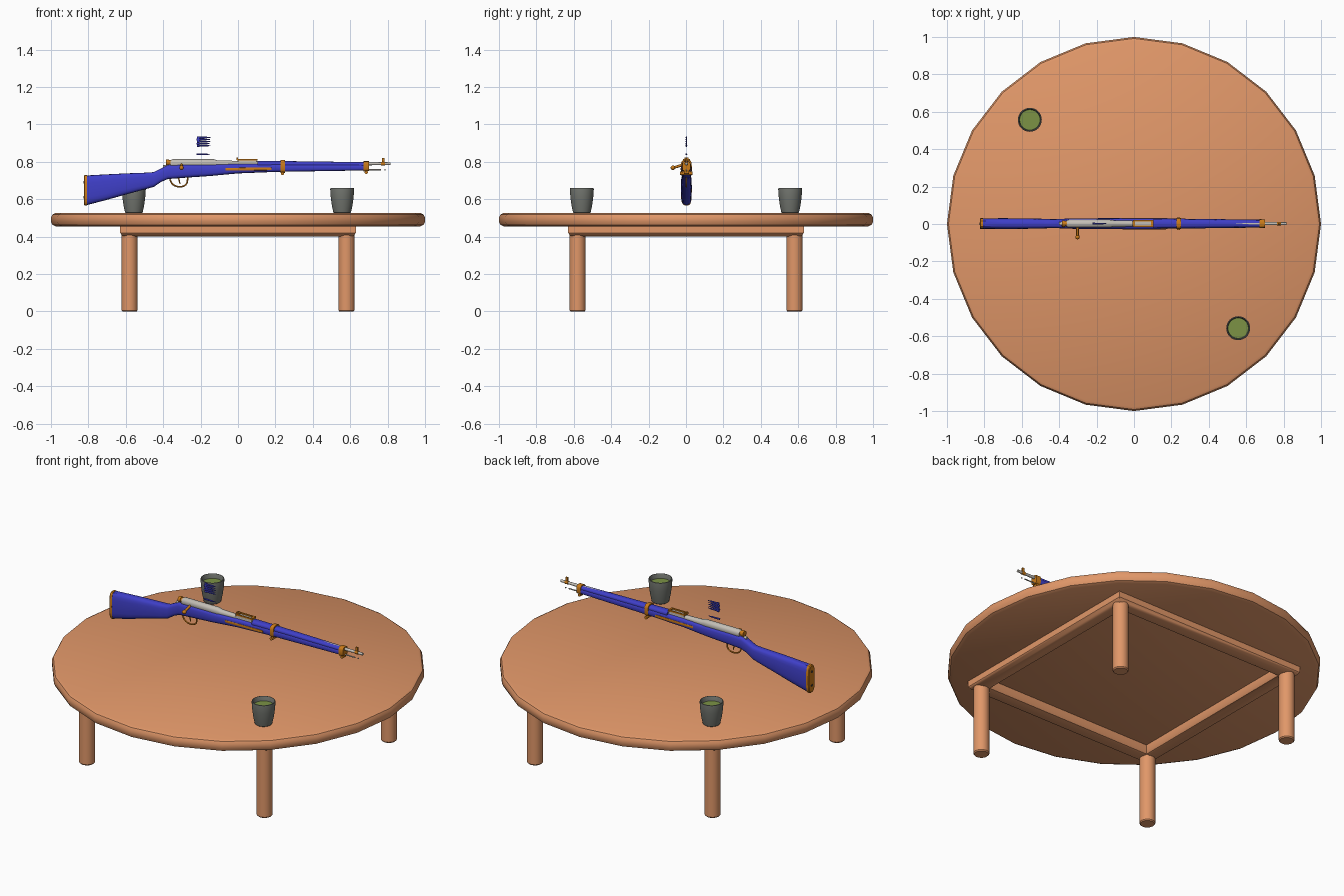
import bpy, bmesh, math
from mathutils import Vector

if "Cube" in bpy.data.objects:
    bpy.data.objects.remove(bpy.data.objects["Cube"])


def material(name, rgb):
    m = bpy.data.materials.new(name)
    m.diffuse_color = (*rgb, 1)
    m.use_nodes = True
    m.node_tree.nodes["Principled BSDF"].inputs["Base Color"].default_value = m.diffuse_color
    return m


WOOD = material("table_wood", (0.75, 0.31, 0.14))
BLUE = material("blue_stock", (0.05, 0.05, 0.58))
BRASS = material("orange_metal", (0.60, 0.20, 0.01))
STEEL = material("pale_steel", (0.55, 0.52, 0.47))
CLAY = material("grey_clay", (0.17, 0.18, 0.16))
TEA = material("green_tea", (0.20, 0.29, 0.06))
DARK = material("dark_metal", (0.05, 0.045, 0.04))


def finish(name, bm, mat, loc=(0, 0, 0), angle=35):
    bmesh.ops.remove_doubles(bm, verts=bm.verts, dist=1e-5)
    bmesh.ops.recalc_face_normals(bm, faces=bm.faces)
    me = bpy.data.meshes.new(name)
    bm.to_mesh(me)
    bm.free()
    me.materials.append(mat)
    ob = bpy.data.objects.new(name, me)
    ob.location = loc
    bpy.context.collection.objects.link(ob)
    bpy.ops.object.select_all(action='DESELECT')
    ob.select_set(True)
    bpy.context.view_layer.objects.active = ob
    bpy.ops.object.shade_smooth_by_angle(angle=math.radians(angle))
    return ob


def bridge(bm, rings):
    for a, b in zip(rings, rings[1:]):
        n = len(a)
        for i in range(n):
            bm.faces.new((a[i], a[(i + 1) % n], b[(i + 1) % n], b[i]))


def lathe(name, profile, mat, loc=(0, 0, 0), n=24, start=0.0, closed=False):
    bm = bmesh.new()
    rings = []
    for r, z in profile:
        rings.append([bm.verts.new((r * math.cos(start + math.tau * i / n),
                                    r * math.sin(start + math.tau * i / n), z)) for i in range(n)])
    bridge(bm, rings + rings[:1] if closed else rings)
    return finish(name, bm, mat, loc)


def loft(name, stations, mat, n=20, power=0.6, y=0.002):
    """Rounded sections along x; each station is x, bottom, top, half width."""
    bm = bmesh.new()
    rings = []
    for x, lo, hi, w in stations:
        ring = []
        for i in range(n):
            c, s = math.cos(math.tau * i / n), math.sin(math.tau * i / n)
            ring.append(bm.verts.new((x, y + w * math.copysign(abs(c) ** power, c),
                                      (lo + hi) / 2 + (hi - lo) / 2 * math.copysign(abs(s) ** power, s))))
        rings.append(ring)
    bridge(bm, rings)
    bm.faces.new(rings[0])
    bm.faces.new(rings[-1])
    return finish(name, bm, mat)


def rod(name, p, q, mat, r1, r2=None, n=12):
    p, q = Vector(p), Vector(q)
    bm = bmesh.new()
    bmesh.ops.create_cone(bm, cap_ends=True, segments=n, radius1=r1,
                          radius2=r1 if r2 is None else r2, depth=(q - p).length)
    bmesh.ops.rotate(bm, verts=bm.verts, matrix=(q - p).to_track_quat('Z', 'Y').to_matrix())
    return finish(name, bm, mat, (p + q) / 2)


def box(name, loc, size, mat):
    bm = bmesh.new()
    bmesh.ops.create_cube(bm, size=1)
    bmesh.ops.scale(bm, verts=bm.verts, vec=size)
    return finish(name, bm, mat, loc)


# Table: 24-sided top, square mitred apron, four round legs
lathe("table_top", [(0, .455), (.975, .455), (.992, .463), (1, .48), (1, .503),
                    (.992, .518), (.978, .525), (0, .525)], WOOD)
frame = [(.54, .46), (.54, .42), (.548, .406), (.562, .40), (.605, .40), (.62, .406), (.63, .42), (.63, .46)]
lathe("table_apron", [(r * math.sqrt(2), z) for r, z in frame], WOOD, n=4, start=math.pi / 4, closed=True)
for sx in (-1, 1):
    for sy in (-1, 1):
        lathe("table_leg", [(0, 0), (.038, 0), (.043, .006), (.043, .45), (0, .45)],
              WOOD, (sx * .58, sy * .58, 0), n=20)

# Two tea cups with tea inside
cup = [(0, 0), (.042, 0), (.047, .004), (.055, .04), (.061, .085), (.064, .128), (.063, .134),
       (.059, .135), (.056, .13), (.053, .085), (.045, .03), (.03, .015), (0, .012)]
for x, y in ((-.557, .557), (.557, -.557)):
    lathe("cup", cup, CLAY, (x, y, .525), n=32)
    lathe("tea", [(0, .108), (.0545, .108)], TEA, (x, y, .525), n=32)

# Rifle stock, butt plate and upper handguard
loft("rifle_stock", [(-.81, .568, .727, .028), (-.70, .597, .733, .029), (-.60, .625, .738, .028),
                     (-.49, .655, .742, .026), (-.45, .666, .745, .024), (-.41, .693, .765, .024),
                     (-.375, .708, .783, .026), (-.31, .713, .786, .028), (-.15, .724, .786, .029),
                     (0, .738, .790, .029), (.20, .746, .790, .027), (.68, .754, .785, .021)], BLUE)
loft("handguard", [(.105, .77, .805, .025), (.24, .77, .804, .023), (.68, .77, .798, .018)], BLUE, power=.8)
loft("butt_plate", [(-.824, .571, .724, .026), (-.82, .566, .729, .029), (-.806, .566, .73, .029)], BRASS)
for z in (.61, .69):
    rod("butt_screw", (-.8265, .002, z), (-.82, .002, z), DARK, .007)

# Side grooves
for side in (-1, 1):
    loft("side_inlay", [(-.07, .755, .766, .001), (-.06, .753, .768, .003),
                        (.17, .755, .770, .003), (.18, .757, .768, .001)], BRASS, n=12, y=.002 + side * .0275)

# Barrel bands
loft("middle_band", [(.227, .740, .811, .029), (.25, .741, .811, .029)], BRASS)
rod("band_screw", (.238, -.032, .738), (.238, .036, .738), BRASS, .009)
loft("nose_cap", [(.672, .748, .803, .024), (.70, .750, .803, .022)], BRASS)
rod("nose_lug", (.686, -.012, .744), (.686, .016, .744), BRASS, .009)

# Barrel, cleaning rod and front sight
rod("barrel", (-.02, .002, .790), (.815, .002, .790), STEEL, .015, .0075, 16)
rod("cleaning_rod", (.67, .002, .757), (.765, .002, .757), STEEL, .0035)
rod("rod_tip", (.783, .002, .757), (.788, .002, .757), STEEL, .0035)
rod("muzzle_ring", (.765, .002, .790), (.787, .002, .790), BRASS, .010)
box("front_sight", (.776, .002, .808), (.014, .007, .026), BRASS)

# Receiver and bolt
loft("receiver", [(-.36, .77, .808, .018), (-.35, .77, .814, .021), (-.13, .77, .814, .021),
                  (-.11, .77, .808, .018), (-.01, .775, .805, .016)], STEEL, power=.9)
loft("receiver_tang", [(-.40, .765, .782, .008), (-.34, .775, .79, .012)], STEEL)
rod("bolt_knob", (-.385, .002, .796), (-.368, .002, .796), BRASS, .017, n=16)
rod("bolt_collar", (-.368, .002, .796), (-.355, .002, .796), BRASS, .013, n=16)
rod("bolt_handle", (-.302, -.012, .785), (-.302, -.066, .769), BRASS, .007)
bm = bmesh.new()
bmesh.ops.create_uvsphere(bm, u_segments=16, v_segments=10, radius=.012)
finish("bolt_handle_ball", bm, BRASS, (-.302, -.070, .768))

# Rear sight frame
for sy in (-1, 1):
    box("rear_sight_rail", (.05, .002 + sy * .015, .811), (.105, .008, .008), BRASS)
for x in (0, .098):
    box("rear_sight_end", (x, .002, .811), (.012, .038, .010), BRASS)
box("rear_sight_base", (.05, .002, .802), (.10, .034, .012), STEEL)
box("rear_sight_notch", (-.004, .002, .816), (.007, .022, .012), BRASS)

# Trigger guard and trigger
cu = bpy.data.curves.new("trigger_guard", 'CURVE')
cu.dimensions = '3D'
cu.bevel_depth = .0042
cu.bevel_resolution = 2
cu.resolution_u = 6
sp = cu.splines.new('BEZIER')
path = [(-.365, .706), (-.348, .679), (-.312, .667), (-.278, .679), (-.268, .716)]
sp.bezier_points.add(len(path) - 1)
for b, (x, z) in zip(sp.bezier_points, path):
    b.co = (x, .002, z)
    b.handle_left_type = b.handle_right_type = 'AUTO'
cu.materials.append(BRASS)
bpy.context.collection.objects.link(bpy.data.objects.new("trigger_guard", cu))
rod("trigger", (-.318, .002, .714), (-.310, .002, .682), BRASS, .004, .0025)

# Loose rounds floating above the receiver: a stack of five and a single one
for i, z in enumerate((.840, .886, .897, .908, .919, .930)):
    x = -.222 + (.004 if i % 2 else 0)
    rod("round_case", (x, .002, z), (x + .052, .002, z), BLUE, .0048, .0042)
    rod("round_tip", (x + .052, .002, z), (x + .072, .002, z), BLUE, .0038, .0015)
box("round_clip", (-.212, .002, .908), (.012, .006, .056), BLUE)
